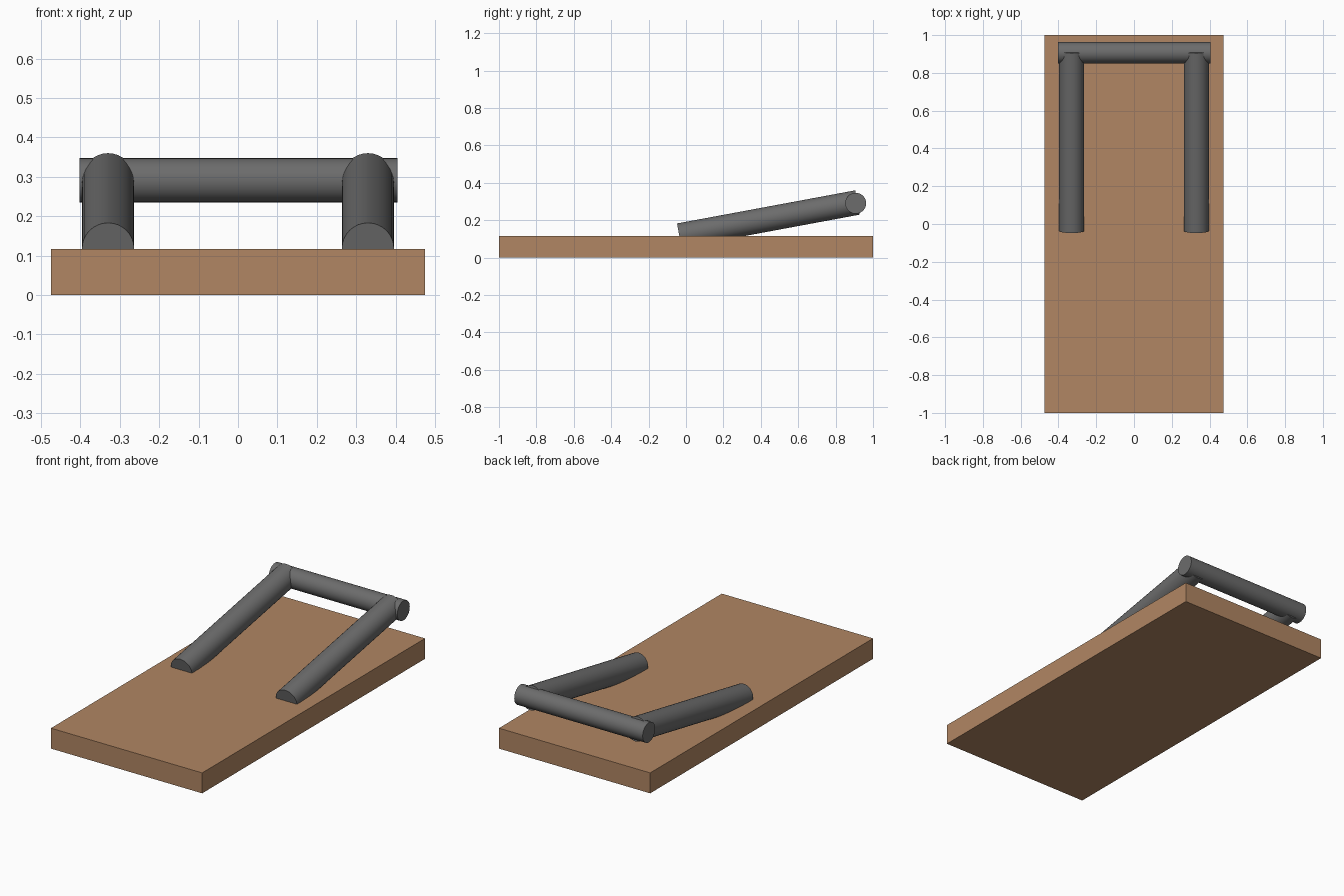
import bpy, math
from mathutils import Vector

if "Cube" in bpy.data.objects:
    bpy.data.objects.remove(bpy.data.objects["Cube"])


def material(name, color):
    m = bpy.data.materials.new(name)
    m.diffuse_color = (*color, 1)
    m.use_nodes = True
    m.node_tree.nodes["Principled BSDF"].inputs["Base Color"].default_value = m.diffuse_color
    return m


wood = material("wood brown", (0.44, 0.24, 0.125))
metal = material("dark grey metal", (0.15, 0.15, 0.15))


def rod(name, start, end, radius):
    a, b = Vector(start), Vector(end)
    axis = b - a
    bpy.ops.mesh.primitive_cylinder_add(vertices=32, radius=radius, depth=axis.length,
                                        location=(a + b) / 2)
    ob = bpy.context.object
    ob.name = name
    ob.rotation_euler = axis.to_track_quat('Z', 'Y').to_euler()
    ob.data.materials.append(metal)
    bpy.ops.object.shade_smooth_by_angle(angle=math.radians(30))
    return ob


# Flat wooden base board
bpy.ops.mesh.primitive_cube_add(size=1, location=(0, 0, 0.058))
board = bpy.context.object
board.name = "base_board"
board.scale = (0.95, 2.0, 0.116)
bpy.ops.object.transform_apply(location=False, rotation=False, scale=True)
board.data.materials.append(wood)

# Two sloping arms, partly sunk into the board
for side, x in (("left", -0.33), ("right", 0.33)):
    rod(side + "_arm", (x, -0.036, 0.118), (x, 0.917, 0.295), 0.066)

# Cross bar joining the arm tips
rod("cross_bar", (-0.402, 0.907, 0.291), (0.405, 0.907, 0.291), 0.056)
